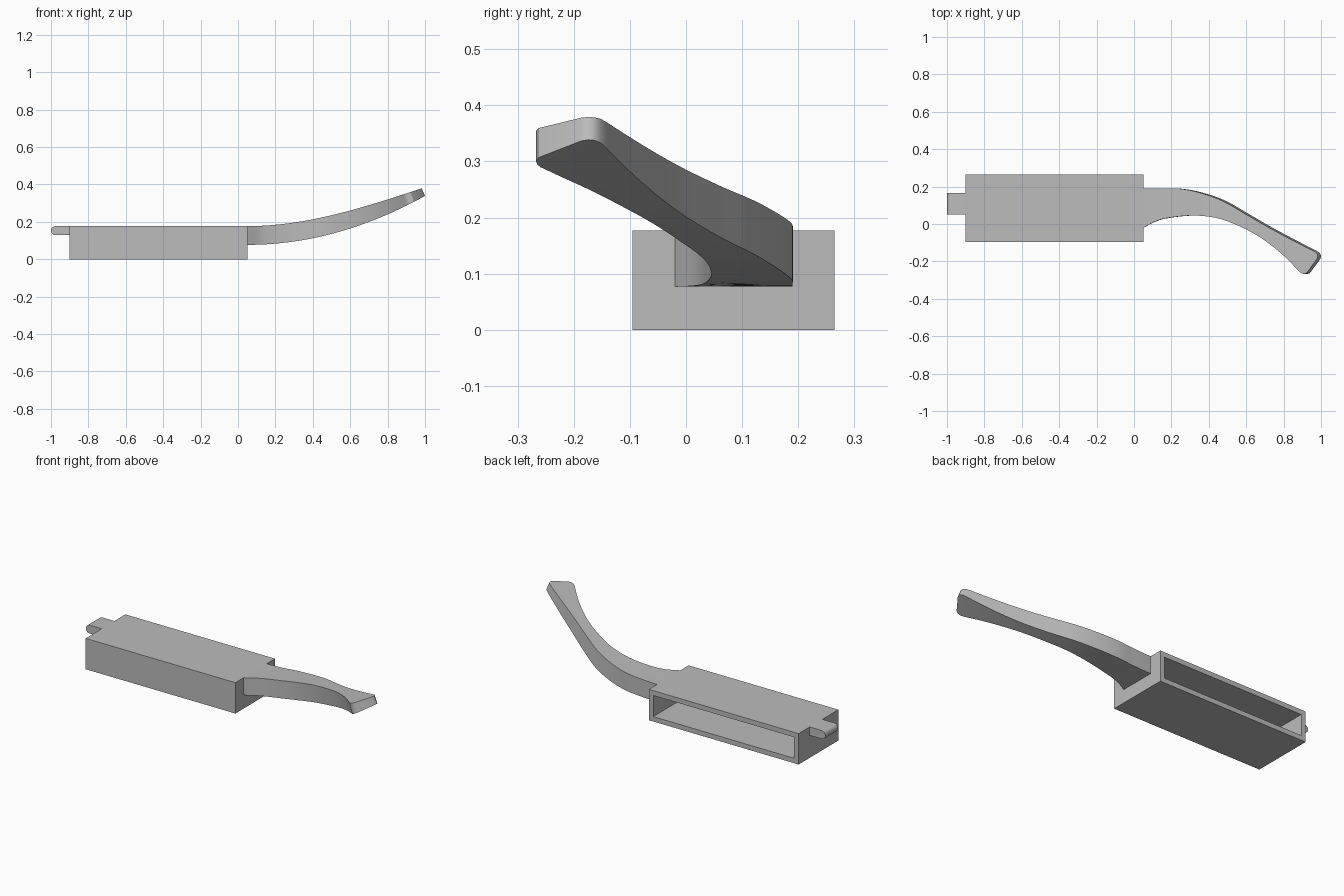
import bpy, bmesh, math
from mathutils import Vector

cube = bpy.data.objects.get("Cube")
if cube:
    bpy.data.objects.remove(cube, do_unlink=True)

GREY = (0.5, 0.5, 0.5, 1)
grey = bpy.data.materials.new("plain grey")
grey.use_nodes = True
grey.diffuse_color = GREY
grey.node_tree.nodes["Principled BSDF"].inputs["Base Color"].default_value = GREY


def finish(name, bm, smooth=False):
    bmesh.ops.recalc_face_normals(bm, faces=bm.faces)
    mesh = bpy.data.meshes.new(name)
    bm.to_mesh(mesh)
    bm.free()
    mesh.materials.append(grey)
    obj = bpy.data.objects.new(name, mesh)
    bpy.context.collection.objects.link(obj)
    if smooth:
        bpy.ops.object.select_all(action='DESELECT')
        obj.select_set(True)
        bpy.context.view_layer.objects.active = obj
        bpy.ops.object.shade_smooth_by_angle(angle=math.radians(30))


# Hollow box, open at the back
low, high, wall = Vector((-0.9, -0.095, 0)), Vector((0.05, 0.265, 0.177)), 0.028
bm = bmesh.new()
bmesh.ops.create_cube(bm, size=1)
for v in bm.verts:
    v.co = (low + high) / 2 + v.co * (high - low)
back = max(bm.faces, key=lambda f: f.calc_center_median().y)
bmesh.ops.inset_region(bm, faces=[back], thickness=wall, use_even_offset=True)
out = bmesh.ops.extrude_face_region(bm, geom=[back])
depth = high.y - low.y - wall
bmesh.ops.translate(bm, vec=(0, -depth, 0),
                    verts=[g for g in out["geom"] if isinstance(g, bmesh.types.BMVert)])
if back.is_valid:
    bmesh.ops.delete(bm, geom=[back], context='FACES_ONLY')
finish("hollow_box", bm)

# Tab with a rounded end
r, steps = 0.024, 14
arc = [math.pi / 2 + math.pi * i / steps for i in range(steps + 1)]
profile = [(-0.9, 0.177)]
profile += [(-1 + r + r * math.cos(a), 0.153 + r * math.sin(a)) for a in arc]
profile += [(-0.9, 0.129)]
bm = bmesh.new()
face = bm.faces.new([bm.verts.new((x, 0.05, z)) for x, z in profile])
out = bmesh.ops.extrude_face_region(bm, geom=[face])
bmesh.ops.translate(bm, vec=(0, 0.115, 0),
                    verts=[g for g in out["geom"] if isinstance(g, bmesh.types.BMVert)])
finish("end_tab", bm, True)

# Curved handle: each station pairs a back-edge point with a front-edge point
stations = [
    (0.05, 0.19, 0.05, -0.02), (0.16, 0.19, 0.13, 0.02), (0.25, 0.188, 0.22, 0.038),
    (0.35, 0.168, 0.33, 0.045), (0.47, 0.125, 0.45, 0.03), (0.585, 0.06, 0.57, -0.015),
    (0.705, -0.01, 0.68, -0.075), (0.825, -0.075, 0.79, -0.16), (0.955, -0.142, 0.88, -0.25)]
tip = [(0.972, -0.152, 0.888, -0.259), (0.98, -0.163, 0.898, -0.265),
       (0.982, -0.174, 0.91, -0.267), (0.978, -0.187, 0.923, -0.262)]


def catmull(points, n):
    pts = [Vector(p) for p in points]
    pts = [2 * pts[0] - pts[1]] + pts + [2 * pts[-1] - pts[-2]]
    result = []
    for a, b, c, d in zip(pts, pts[1:], pts[2:], pts[3:]):
        for i in range(n):
            t = i / n
            result.append(b + (c - a) * (t / 2) + (2 * a - 5 * b + 4 * c - d) * (t * t / 2)
                          + (3 * b - a - 3 * c + d) * (t ** 3 / 2))
    return result + [pts[-2]]


def top_point(x, y):
    t = x - 0.05
    return (x, y, 0.177 + 0.34 * t * t - 0.115 * t ** 3)


def bottom_point(x, y):
    # The underside leans outward as the handle rises
    x += 0.018 * min(1, max(0, (x - 0.05) / 0.35))
    return (x, y, 0.077 + 0.29 * (x - 0.05) ** 2)


bm = bmesh.new()
rings = []
for bx, by, fx, fy in catmull(stations, 6) + [Vector(p) for p in tip]:
    corners = (top_point(bx, by), top_point(fx, fy), bottom_point(fx, fy), bottom_point(bx, by))
    rings.append([bm.verts.new(c) for c in corners])
for p, q in zip(rings, rings[1:]):
    for i in range(4):
        j = (i + 1) % 4
        bm.faces.new((p[i], p[j], q[j], q[i]))
bm.faces.new(rings[0])
bm.faces.new(rings[-1])
finish("curved_handle", bm, True)
